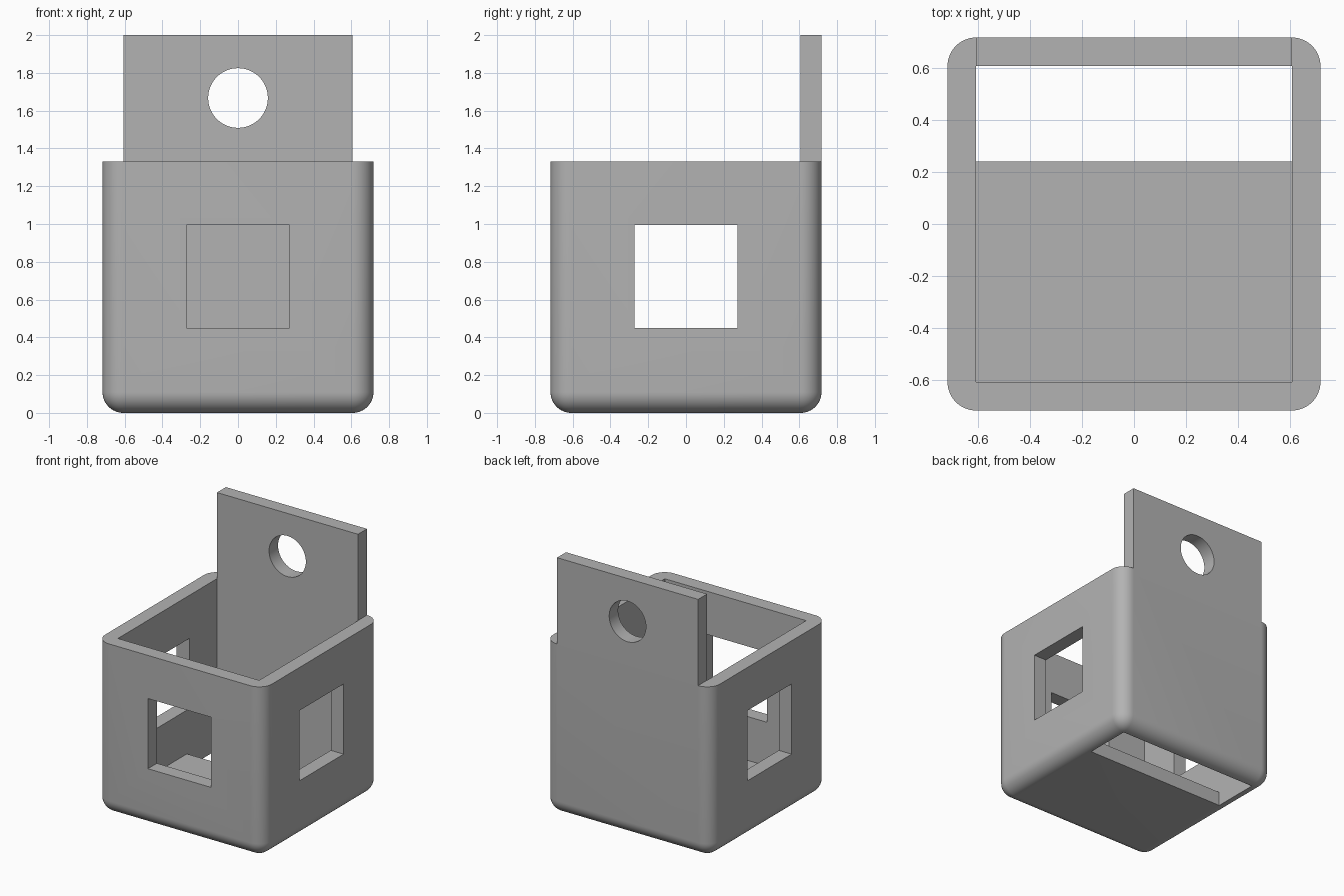
import bpy
import bmesh
from mathutils import Matrix, Vector

HALF = 0.717      # outer half width
INNER = 0.607     # half width inside the walls
WALL = HALF - INNER
RIM = 1.33        # height of the open rim
TOP = 2.0         # height of the hanging plate

if "Cube" in bpy.data.objects:
    bpy.data.objects.remove(bpy.data.objects["Cube"], do_unlink=True)

grey = bpy.data.materials.new("plain grey")
grey.use_nodes = True
colour = (0.45, 0.45, 0.45, 1)
grey.diffuse_color = colour
grey.node_tree.nodes["Principled BSDF"].inputs["Base Color"].default_value = colour


def finish(bm, name):
    bmesh.ops.recalc_face_normals(bm, faces=bm.faces)
    mesh = bpy.data.meshes.new(name)
    bm.to_mesh(mesh)
    bm.free()
    mesh.materials.append(grey)
    obj = bpy.data.objects.new(name, mesh)
    bpy.context.collection.objects.link(obj)
    return obj


def box_mesh(low, high):
    low, high = Vector(low), Vector(high)
    bm = bmesh.new()
    place = Matrix.Translation((low + high) / 2) @ Matrix.Diagonal((*(high - low), 1))
    bmesh.ops.create_cube(bm, size=1, matrix=place)
    return bm


# Solid block, rounded on the upright and bottom edges
bm = box_mesh((-HALF, -HALF, 0), (HALF, HALF, TOP))
edges = [e for e in bm.edges if min(v.co.z for v in e.verts) < TOP / 2]
bmesh.ops.bevel(bm, geom=edges, offset=WALL, segments=12, profile=0.5, affect='EDGES')
holder = finish(bm, "hanging_holder")


def cut(cutter):
    cutter.hide_render = True
    mod = holder.modifiers.new(cutter.name, 'BOOLEAN')
    mod.operation = 'DIFFERENCE'
    mod.solver = 'EXACT'
    mod.object = cutter
    bpy.context.view_layer.objects.active = holder
    bpy.ops.object.modifier_apply(modifier=mod.name)
    bpy.data.objects.remove(cutter, do_unlink=True)


def cut_box(name, low, high):
    cut(finish(box_mesh(low, high), name))


# Trim above the rim, leaving only the back plate
cut_box("front_trim", (-1, -1, RIM), (1, INNER, 3))
for side, x0, x1 in (("right", -1, -INNER + 0.001), ("left", INNER - 0.001, 1)):
    cut_box(side + "_trim", (x0, 0, RIM), (x1, 1, 3))

# Inner cavity and the slot through the floor
cut_box("cavity", (-INNER, -INNER, WALL), (INNER, INNER, 3))
cut_box("floor_slot", (-INNER, 0.24, -1), (INNER, INNER, 0.5))

# Square windows through the front and both side walls
W, LOW, HIGH = 0.272, 0.45, 0.995
cut_box("front_window", (-W, -1, LOW), (W, 0, HIGH))
cut_box("side_windows", (-1, -W, LOW), (1, W, HIGH))

# Round hole in the hanging plate
bm = bmesh.new()
bmesh.ops.create_cone(bm, cap_ends=True, segments=64, radius1=0.158, radius2=0.158, depth=1,
                      matrix=Matrix.Translation((0, INNER, 1.667)) @ Matrix.Rotation(1.5707963, 4, 'X'))
cut(finish(bm, "plate_hole"))

# Smooth the rounded edges and keep the cut corners sharp
bpy.ops.object.select_all(action='DESELECT')
holder.select_set(True)
bpy.context.view_layer.objects.active = holder
bpy.ops.object.shade_smooth_by_angle(angle=0.5)
